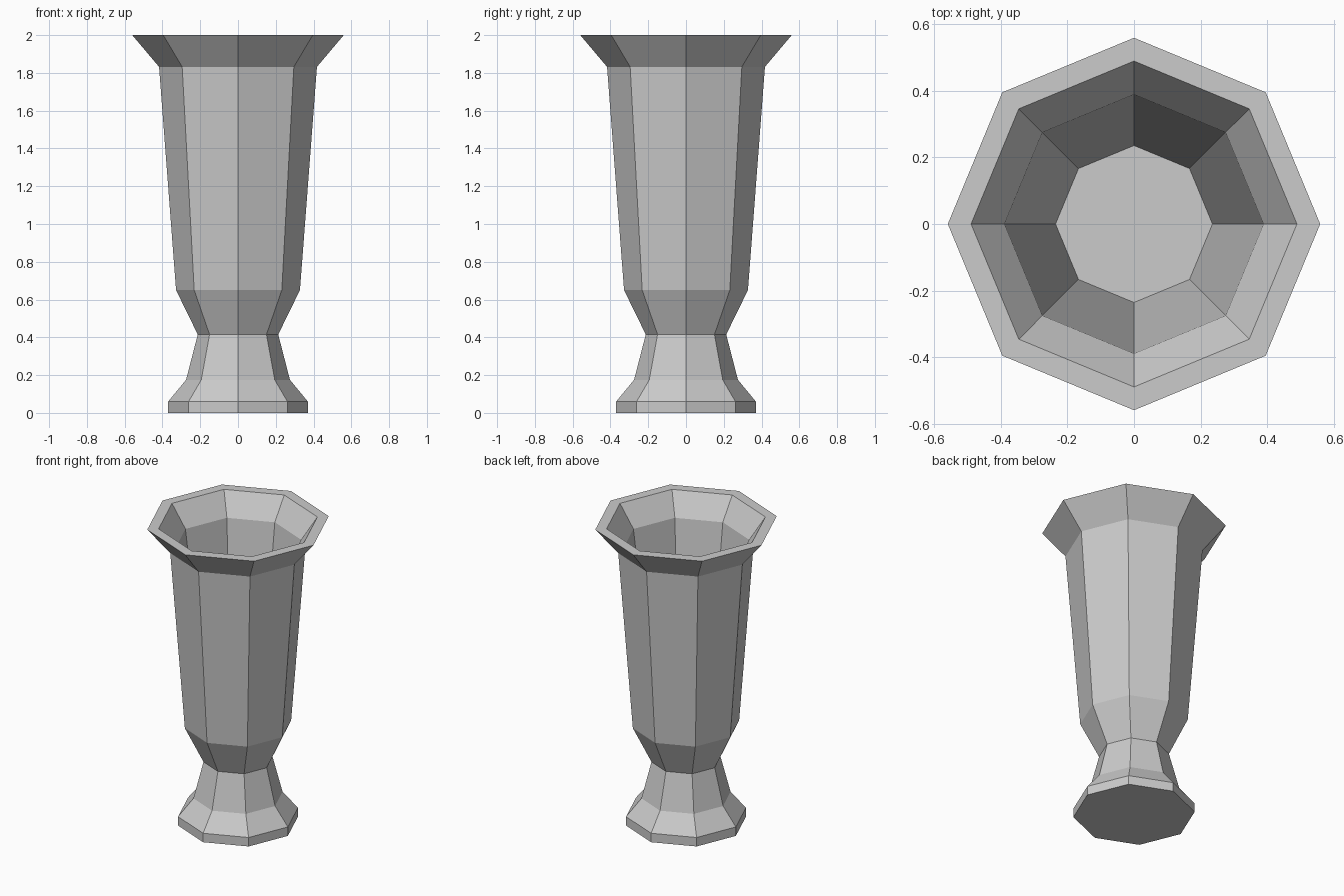
import bpy
import bmesh
import math

SIDES = 8

cube = bpy.data.objects.get("Cube")
if cube:
    bpy.data.objects.remove(cube, do_unlink=True)

# Single plain grey for the whole vase
grey = bpy.data.materials.new("light_grey")
grey.use_nodes = True
colour = (0.6, 0.6, 0.6, 1.0)
grey.diffuse_color = colour
grey.node_tree.nodes["Principled BSDF"].inputs["Base Color"].default_value = colour


def lathe(name, profile, material):
    """Sweep (radius, height) points into a closed faceted body."""
    bm = bmesh.new()
    rings = []
    for radius, z in profile:
        rings.append([bm.verts.new((radius * math.cos(math.tau * i / SIDES),
                                    radius * math.sin(math.tau * i / SIDES), z))
                      for i in range(SIDES)])
    for low, high in zip(rings, rings[1:]):
        for i in range(SIDES):
            j = (i + 1) % SIDES
            bm.faces.new((low[i], low[j], high[j], high[i]))
    bm.faces.new(rings[0][::-1])
    bm.faces.new(rings[-1])
    bmesh.ops.recalc_face_normals(bm, faces=bm.faces)
    mesh = bpy.data.meshes.new(name)
    bm.to_mesh(mesh)
    bm.free()
    mesh.materials.append(material)
    obj = bpy.data.objects.new(name, mesh)
    bpy.context.collection.objects.link(obj)
    return obj


# Foot, stem, body and flared lip
outside = [(0.37, 0), (0.37, 0.06), (0.275, 0.175), (0.213, 0.415),
           (0.328, 0.65), (0.418, 1.832), (0.56, 2)]
# Rim, inner flare, inner wall and floor
inside = [(0.49, 2), (0.39, 1.855), (0.236, 0.65)]

lathe("vase", outside + inside, grey)
